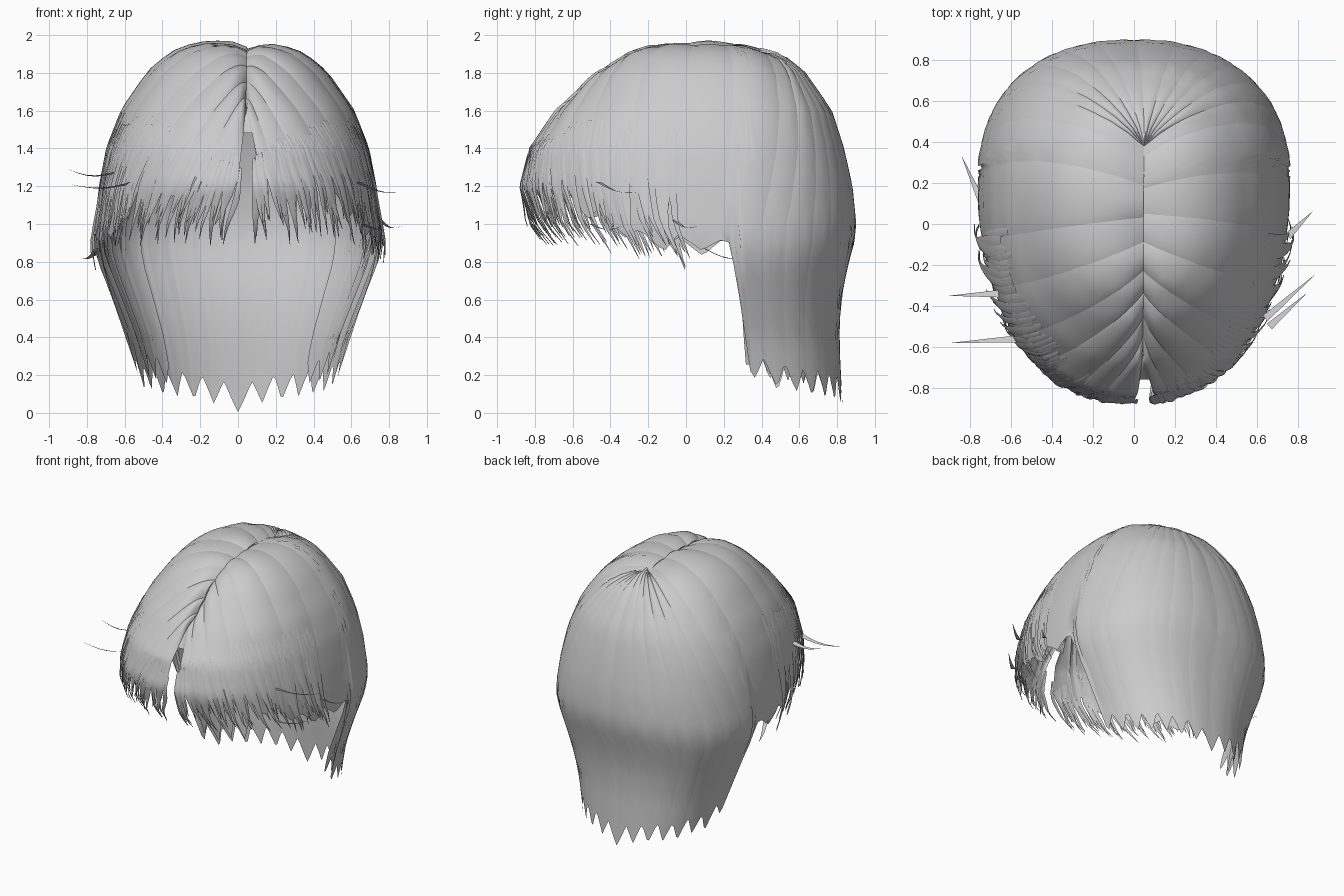
import bpy
import math
import random
from mathutils import Vector

random.seed(7)
if "Cube" in bpy.data.objects:
    bpy.data.objects.remove(bpy.data.objects["Cube"], do_unlink=True)

mat = bpy.data.materials.new("hair_grey")
mat.use_nodes = True
GREY = (0.6, 0.6, 0.6, 1.0)
mat.diffuse_color = GREY
mat.node_tree.nodes["Principled BSDF"].inputs["Base Color"].default_value = GREY

# Head outline by height: z, half width, front y, back y
OUTLINE = [
    (0.0, 0.49, -0.6, 0.83), (0.2, 0.53, -0.6, 0.82), (0.4, 0.58, -0.6, 0.81),
    (0.6, 0.66, -0.6, 0.82), (0.8, 0.74, -0.66, 0.86), (0.9, 0.76, -0.73, 0.89),
    (1.0, 0.755, -0.81, 0.9), (1.2, 0.73, -0.87, 0.88), (1.4, 0.69, -0.82, 0.835),
    (1.6, 0.61, -0.66, 0.77), (1.8, 0.47, -0.46, 0.63), (1.9, 0.35, -0.33, 0.5),
    (1.95, 0.22, -0.2, 0.34), (1.975, 0.02, 0.08, 0.12)]
TOP = OUTLINE[-1][0]
CENTRE = Vector((0, 0, 1.0))
POWER = 2.3


def keyed(table, k):
    """Linear interpolation of a keyed table."""
    if k <= table[0][0]:
        return table[0][1:]
    for a, b in zip(table, table[1:]):
        if k <= b[0]:
            f = (k - a[0]) / (b[0] - a[0])
            return [p + (q - p) * f for p, q in zip(a[1:], b[1:])]
    return table[-1][1:]


def on_outline(side, ang, z):
    """Point on the head outline; angle 0 is the front, pi the back."""
    w, front, back = keyed(OUTLINE, z)
    mid = 0.3 - 0.1 * z
    s, c = max(0.0, math.sin(ang)), math.cos(ang)
    depth = (mid - front) if c > 0 else (back - mid)
    y = mid - math.copysign(abs(c) ** (2 / POWER), c) * depth
    return Vector((side * w * s ** (2 / POWER), y, z))


def inside(p):
    if p.z >= TOP:
        return False
    w, front, back = keyed(OUTLINE, p.z)
    mid = 0.3 - 0.1 * p.z
    depth = (mid - front) if p.y < mid else (back - mid)
    return (abs(p.x) / w) ** POWER + (abs(p.y - mid) / depth) ** POWER < 1


def cast(d):
    """Project a direction from the head centre to the outline."""
    lo, hi = 0.0, 1.4
    for _ in range(20):
        r = (lo + hi) / 2
        if inside(CENTRE + d * r):
            lo = r
        else:
            hi = r
    return CENTRE + d * lo


def hair_point(side, u, t, hem, lift):
    """u runs front to back, t from the parting down to the hem."""
    u = min(1.0, max(0.0, u))
    ang = math.pi * u
    g = min(1.0, u / 0.6)
    phi = math.radians(-48 + 71 * g)
    root = Vector((0.05, math.sin(phi), math.cos(phi))).normalized()
    split = 1.2 / (1.2 + max(0.0, 1.0 - hem))
    if t <= split:
        f = t / split
        target = (on_outline(side, ang, max(1.0, hem)) - CENTRE).normalized()
        d = root.slerp(target, f)
        sink = 0.06 * math.exp(-f / 0.07) * (1 - u ** 4)
        return cast(d) + d * (lift - sink)
    z = 1.0 + (hem - 1.0) * (t - split) / (1 - split)
    p = on_outline(side, ang, z)
    return p + Vector((p.x, p.y, 0)).normalized() * lift


def make(name, verts, faces):
    mesh = bpy.data.meshes.new(name)
    mesh.from_pydata(verts, [], faces)
    mesh.materials.append(mat)
    mesh.shade_smooth()
    obj = bpy.data.objects.new(name, mesh)
    bpy.context.collection.objects.link(obj)
    return obj


def add_grid(verts, faces, rows, flip):
    """Append a grid of points as quads."""
    base, n = len(verts), len(rows[0])
    for row in rows:
        verts.extend(row)
    for i in range(len(rows) - 1):
        for j in range(n - 1):
            a = base + i * n + j
            quad = (a, a + n, a + n + 1, a + 1)
            faces.append(quad[::-1] if flip else quad)


# Hem height by angle in degrees, for the layered locks and the loose fringe
LOCK_HEM = [(0, 1.25), (9, 1.2), (40, 1.12), (62, 0.9), (92, 0.82),
            (94, 0.2), (110, 0.12), (165, 0.06), (180, 0.005)]
FRINGE_HEM = [(0, 0.92), (30, 0.93), (50, 0.88), (78, 0.79)]
TIPS = 15


def lock_hem(side, u):
    deg = u * 180
    if side > 0 and deg < 5:
        return 1.48
    wave = abs(((u * TIPS + 0.5) % 1) - 0.5) * 2
    wobble = 0.03 * math.sin(u * 41 + side) * (1 - u)
    return keyed(LOCK_HEM, deg)[0] + (0.14 if deg > 93 else 0.09) * wave + wobble


def locks(name, side, start, end, count, inset, extra):
    """Overlapping arched locks that fall from the parting."""
    verts, faces = [], []
    cols, rows_n = 11, 24
    step = (end - start) / count
    for k in range(count):
        u0 = start + k * step - (0.2 * step if k else 0)
        u1 = min(end, start + (k + 1) * step + 0.2 * step)
        swell = random.uniform(0.6, 1.25)
        rows = []
        for i in range(rows_n):
            t = i / (rows_n - 1)
            row = []
            for j in range(cols):
                v = j / (cols - 1)
                u = u0 + (u1 - u0) * v
                amp = swell * (0.007 + 0.026 * (1 - t) ** 1.5) * (1 - 0.8 * u)
                arch = amp * math.sin(math.pi * v) ** 0.7 if 0 < v < 1 else 0
                row.append(hair_point(side, u, t, lock_hem(side, u) + extra,
                                      arch - inset))
            rows.append(row)
        add_grid(verts, faces, rows, side < 0)
    return make(name, verts, faces)


def fringe(name, side, count):
    """Thin tapering strands over the forehead and temples."""
    verts, faces = [], []
    for k in range(count):
        u = 0.43 * (k + random.random()) / count
        if side > 0:
            u = max(u, 0.03)
        hem = keyed(FRINGE_HEM, u * 180)[0] + random.uniform(-0.04, 0.14)
        drift = random.uniform(-0.005, 0.035)
        flick = random.uniform(-0.02, 0.04)
        width = random.uniform(0.005, 0.009)
        rows = []
        for i in range(10):
            s = i / 9
            w = width * math.sin(math.pi * (0.2 + 0.8 * s)) ** 0.8 + 0.0003
            mid = u + drift * s * s
            lift = 0.008 + flick * s ** 2
            rows.append([hair_point(side, mid + e * w, 0.5 + 0.5 * s, hem,
                                    lift + (0.004 if e == 0 else 0))
                         for e in (-1, 0, 1)])
        add_grid(verts, faces, rows, side < 0)
    return make(name, verts, faces)


def flyaway(name, a, b, width=0.018):
    """A single stray spike between two points."""
    a, b = Vector(a), Vector(b)
    across = (b - a).cross(Vector((0.2, 0.3, 1))).normalized()
    rows = []
    for i in range(6):
        s = i / 5
        p = a.lerp(b, s) + Vector((0, 0, -0.025 * math.sin(math.pi * s)))
        w = across * width * (1 - s) + across * 0.0005
        rows.append([p - w, p + w])
    verts, faces = [], []
    add_grid(verts, faces, rows, False)
    return make(name, verts, faces)


for label, side in (("left", 1), ("right", -1)):
    locks(label + "_locks", side, 0.0, 1.0, 14, 0.0, 0.0)
    locks(label + "_inner_locks", side, 0.53, 0.76, 3, 0.05, 0.06)
    fringe(label + "_fringe", side, 62)

# Stray hairs at the temples
STRAYS = [((-0.66, -0.34, 1.27), (-0.9, -0.35, 1.29)),
          ((-0.56, -0.56, 1.22), (-0.89, -0.58, 1.21)),
          ((-0.74, 0.1, 0.87), (-0.84, 0.33, 0.82)),
          ((0.64, -0.46, 1.22), (0.88, -0.25, 1.17)),
          ((0.66, -0.5, 1.0), (0.84, -0.34, 0.99)),
          ((0.75, -0.06, 1.02), (0.87, 0.06, 0.99))]
for i, (a, b) in enumerate(STRAYS):
    flyaway("stray_hair_%d" % (i + 1), a, b)
